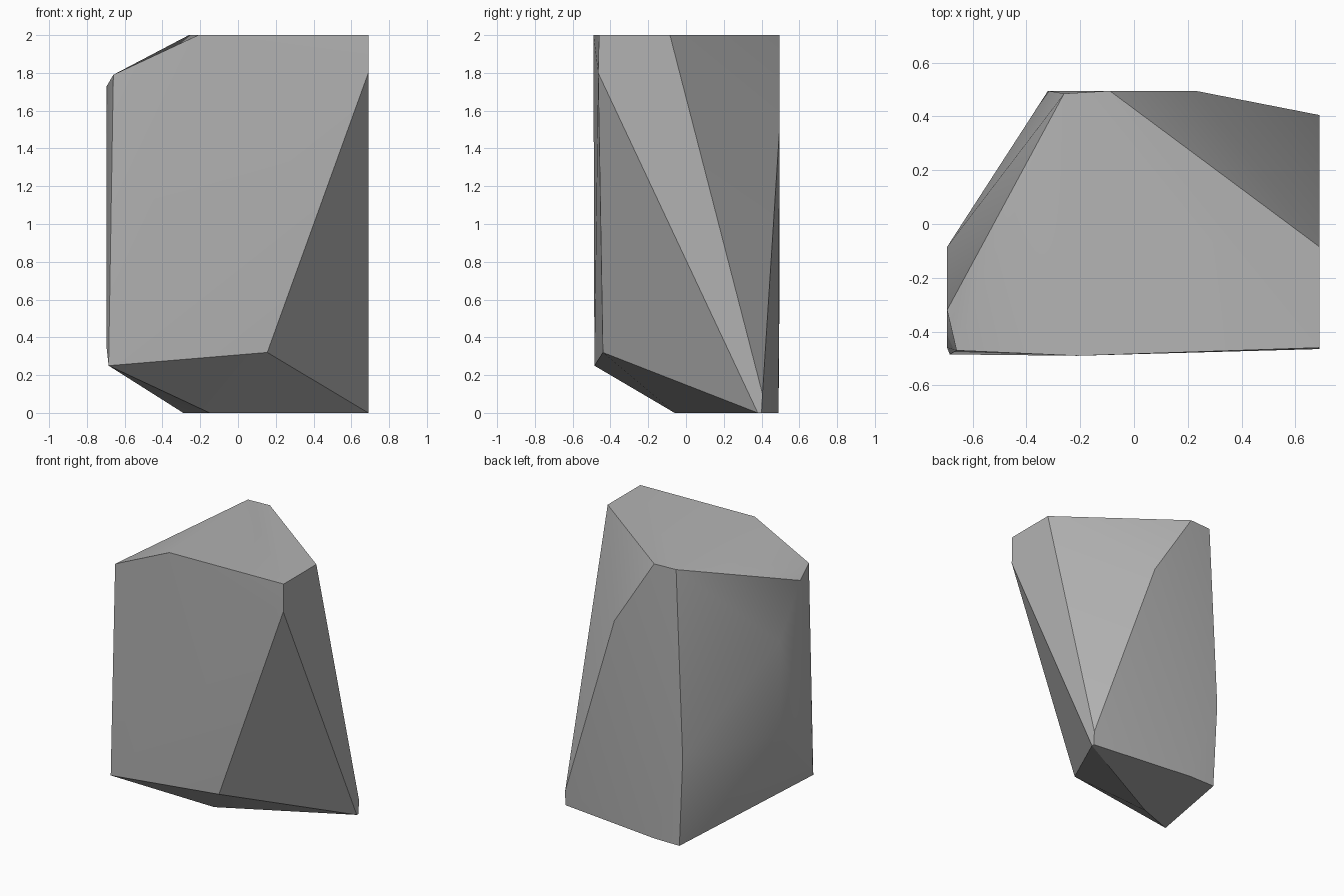
import bpy
import bmesh
from math import radians

cube = bpy.data.objects.get("Cube")
if cube:
    bpy.data.objects.remove(cube, do_unlink=True)

# Single stone colour
stone = bpy.data.materials.new("stone_grey")
stone.use_nodes = True
colour = (0.45, 0.45, 0.45, 1)
stone.diffuse_color = colour
stone.node_tree.nodes["Principled BSDF"].inputs["Base Color"].default_value = colour

# Corners where the cleaved planes of the boulder meet
top = [(x, y, 2) for x, y in
       [(-.21, -.49), (.69, -.46), (.69, -.085), (-.09, .495), (-.26, .485)]]
base = [(x, y, 0) for x, y in
        [(-.15, -.06), (.69, .38), (.69, .4), (-.09, .49), (-.29, .49)]]
front = [(-.66, -.47, 1.79), (-.685, -.485, .25), (.155, -.44, .32), (.69, -.465, 1.8)]
left_flank = [(-.695, -.32, 1.73), (-.695, -.085, 1.37), (-.695, -.085, .7), (-.695, -.46, .34)]
back = [(.23, .495, 1.5), (.69, .405, .1), (-.32, .495, .64)]

# Boulder: convex skin over the corners
bm = bmesh.new()
for corner in top + base + front + left_flank + back:
    bm.verts.new(corner)
hull = bmesh.ops.convex_hull(bm, input=bm.verts[:])
loose = {v for v in hull["geom_interior"] + hull["geom_unused"]
         if isinstance(v, bmesh.types.BMVert)}
bmesh.ops.delete(bm, geom=list(loose), context="VERTS")

# Merge coplanar triangles into clean facets
bmesh.ops.dissolve_limit(bm, angle_limit=radians(1), verts=bm.verts[:], edges=bm.edges[:])
bmesh.ops.recalc_face_normals(bm, faces=bm.faces[:])

mesh = bpy.data.meshes.new("boulder")
bm.to_mesh(mesh)
bm.free()
mesh.materials.append(stone)
boulder = bpy.data.objects.new("boulder", mesh)
bpy.context.collection.objects.link(boulder)

# Soft shading across shallow ridges, crisp along the steep ones
bpy.ops.object.select_all(action="DESELECT")
boulder.select_set(True)
bpy.context.view_layer.objects.active = boulder
bpy.ops.object.shade_smooth_by_angle(angle=radians(30))
